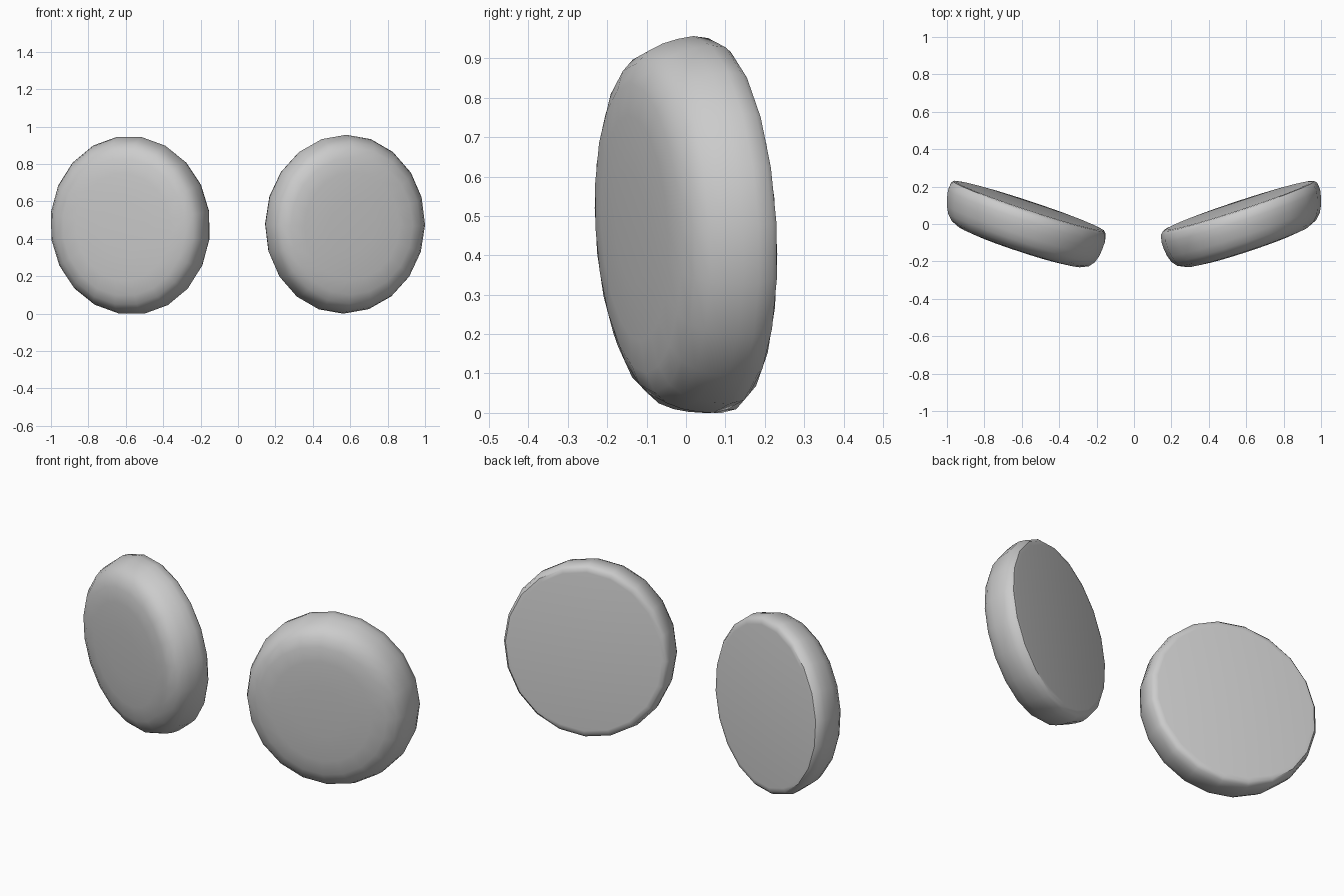
import bpy, bmesh, math
from mathutils import Matrix, Vector

if "Cube" in bpy.data.objects:
    bpy.data.objects.remove(bpy.data.objects["Cube"])

SEGMENTS = 20
HALF_WIDTH, HALF_HEIGHT = 0.447, 0.479
YAW, PITCH, SKEW = math.radians(18.3), math.radians(3.2), 0.1

# Cross-section: (fraction of radius, depth), from back face to front face
PROFILE = [(0.91, 0.006), (0.955, 0.003), (0.985, -0.012), (1.0, -0.05),
           (0.99, -0.09), (0.97, -0.13), (0.935, -0.168), (0.875, -0.198),
           (0.77, -0.219), (0.6, -0.228), (0.3, -0.234)]


def make_pad(name, side, phase):
    """Rounded elliptical pad, turned outward and leaning slightly forward."""
    bm = bmesh.new()
    rings = []
    for r, d in PROFILE:
        ring = []
        for i in range(SEGMENTS):
            a = 2 * math.pi * (i + phase) / SEGMENTS
            ring.append(bm.verts.new((HALF_WIDTH * r * math.cos(a) + SKEW * d, d,
                                      HALF_HEIGHT * r * math.sin(a))))
        rings.append(ring)
    for a, b in zip(rings, rings[1:]):
        for i in range(SEGMENTS):
            j = (i + 1) % SEGMENTS
            bm.faces.new((a[i], a[j], b[j], b[i]))
    bm.faces.new(rings[0])
    bm.faces.new(rings[-1])

    # Tilt, then fit to the outer edge, the ground and the depth centre
    bm.transform(Matrix.Rotation(YAW, 4, 'Z') @ Matrix.Rotation(PITCH, 4, 'X'))
    xs, ys, zs = zip(*[v.co for v in bm.verts])
    bm.transform(Matrix.Translation(Vector((1 - max(xs), -(min(ys) + max(ys)) / 2,
                                            -min(zs)))))
    bm.transform(Matrix.Diagonal((side, 1, 1, 1)))
    bmesh.ops.recalc_face_normals(bm, faces=bm.faces[:])

    mesh = bpy.data.meshes.new(name)
    bm.to_mesh(mesh)
    bm.free()
    obj = bpy.data.objects.new(name, mesh)
    bpy.context.collection.objects.link(obj)
    bpy.context.view_layer.objects.active = obj
    obj.select_set(True)
    bpy.ops.object.shade_smooth_by_angle(angle=math.radians(40))
    obj.select_set(False)


make_pad("right_pad", 1, 0)
make_pad("left_pad", -1, 0.5)
